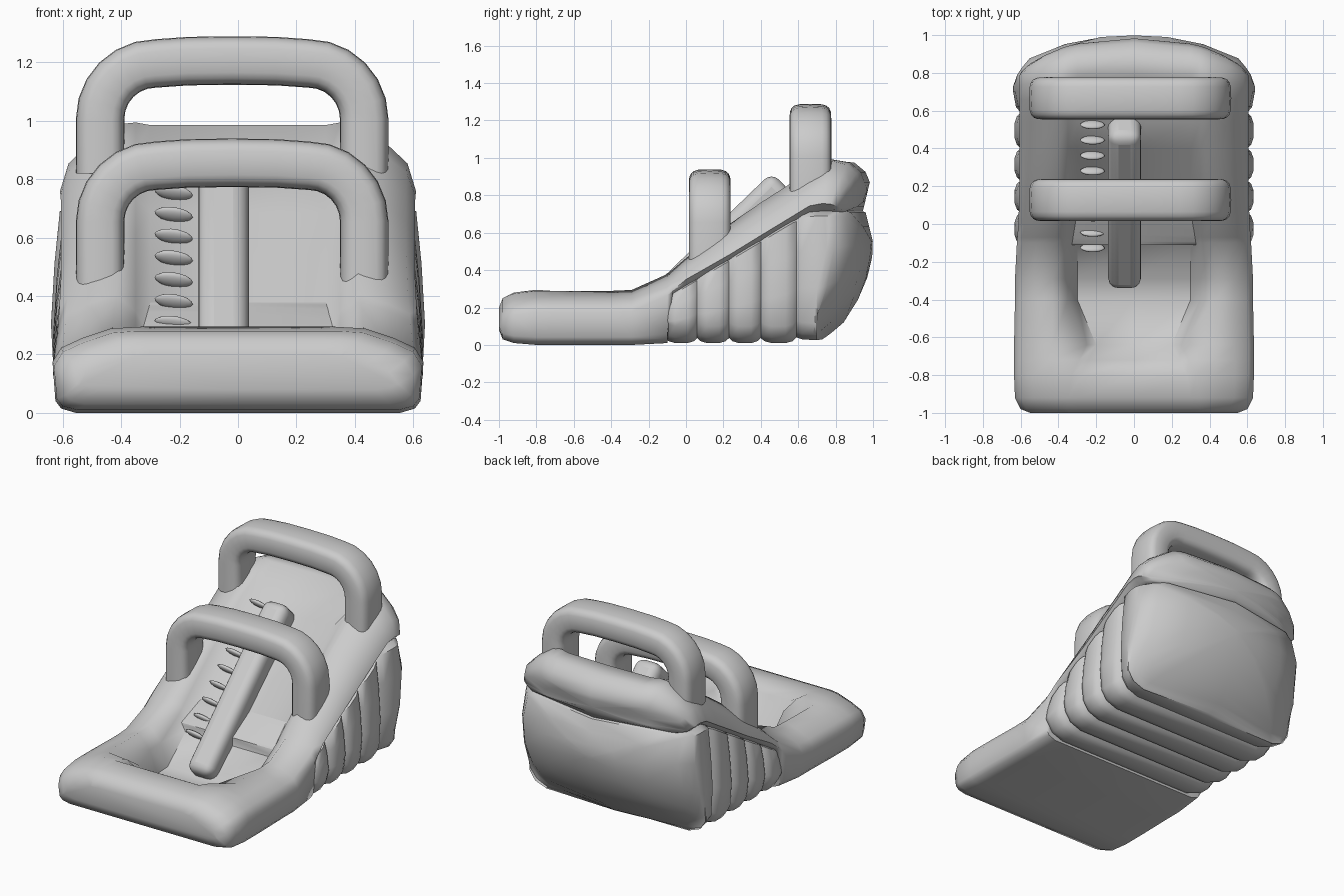
import bpy, bmesh, math

if "Cube" in bpy.data.objects:
    bpy.data.objects.remove(bpy.data.objects["Cube"])

vinyl = bpy.data.materials.new("grey vinyl")
vinyl.use_nodes = True
GREY = (0.6, 0.6, 0.6, 1)
vinyl.diffuse_color = GREY
vinyl.node_tree.nodes["Principled BSDF"].inputs["Base Color"].default_value = GREY


def finish(ob, name, angle=45):
    ob.name = name
    ob.data.materials.clear()
    ob.data.materials.append(vinyl)
    bpy.ops.object.select_all(action='DESELECT')
    ob.select_set(True)
    bpy.context.view_layer.objects.active = ob
    bpy.ops.object.shade_smooth_by_angle(angle=math.radians(angle))


def loft(name, rings, angle=45):
    """Skin closed rings of equal length and cap both ends."""
    bm = bmesh.new()
    loops = [[bm.verts.new(p) for p in ring] for ring in rings]
    n = len(loops[0])
    for a, b in zip(loops, loops[1:]):
        for i in range(n):
            j = (i + 1) % n
            bm.faces.new((a[i], a[j], b[j], b[i]))
    bm.faces.new(loops[0])
    bm.faces.new(loops[-1])
    bmesh.ops.recalc_face_normals(bm, faces=bm.faces)
    me = bpy.data.meshes.new(name)
    bm.to_mesh(me)
    bm.free()
    ob = bpy.data.objects.new(name, me)
    bpy.context.collection.objects.link(ob)
    finish(ob, name, angle)


def section(y, half):
    """Mirror a half outline; the rear is bowed in plan and in profile."""
    t = max(0, (y - 0.7) / 0.3)
    full = half + [(-x, z) for x, z in reversed(half) if x > 0]

    def bow(x, z):
        low, high = max(0, .55 - z), max(0, min(.3, .88 - z))
        profile = .85 * low * low if z < .55 else .25 * min(z - .55, high)
        return t * (.31 * x * x + .3 * x ** 4 + profile)
    return [(x, y - bow(x, z), z) for x, z in full]


def close_rear(rings, y, half, mid):
    """Shrinking rings that carry the bowed surface across the rear."""
    for s in (.66, .33, .05):
        rings.append(section(y, [(x * s, mid + (z - mid) * s) for x, z in half]))


def edge(y):
    """Height of the crease between the rim and the ribbed base."""
    return min(.25 + .6 * (y + .1), .715)


# Slide bed with its soft rim: y, half width, bottom, rim top, floor half width, floor
bed = [
    (-1.00, .55, .08, .20, .30, .20), (-.98, .60, .03, .25, .30, .25),
    (-.92, .63, .01, .28, .30, .28), (-.80, .635, 0, .295, .28, .295),
    (-.72, .635, 0, .295, .24, .25), (-.64, .635, 0, .295, .20, .10),
    (-.40, .63, 0, .295, .30, .06), (-.29, .63, 0, .30, .30, .065),
    (-.10, .62, .01, .385, .30, .229), (-.07, .618, edge(-.07), .41, .30, .256),
    (0, .612, edge(0), .47, .30, .32), (.24, .605, edge(.24), .66, .30, .54),
    (.40, .605, edge(.4), .77, .30, .686), (.54, .605, edge(.54), .86, .30, .814),
    (.66, .607, edge(.66), .94, .30, .85), (.78, .61, .71, 1.0, .30, .985),
    (.90, .61, .71, .975, .30, .975), (.96, .60, .71, .925, .30, .925),
    (.985, .58, .715, .87, .30, .87),
]
rings = []
for y, w, zb, zr, xi, zf in bed:
    h = zr - zb
    d = min(.12 + .28 * min(max(y, 0), .65), .84 * h)
    half = [
        (0, zf), (xi, zf), (xi + .05, zf + .6 * (zr - zf)), (w - .20, zr - .05 * d),
        (w - .10, zr - .33 * d), (w - .03, zr - .6 * d), (w, zr - d),
        (w - .01, zb + .14 * h), (w - .03, zb + .05 * h), (w - .08, zb), (0, zb)]
    rings.append(section(y, half))
close_rear(rings, y, half, .79)
loft("slide_bed", rings, 60)

# Ribbed base: one bulge between each pair of seams, then the big rear cushion
base = []
seams = [-.11, .06, .23, .40, .59]
for a, b in zip(seams, seams[1:]):
    for t in (0, .1, .3, .7, .9):
        bulge = math.sin(math.pi * t) ** 0.5 if t else 0
        y = a + t * (b - a)
        base.append((y, .60 + .036 * bulge, .037 - .03 * bulge, edge(y) + .03))
base += [(.59, .60, .04, .69), (.62, .625, .03, .71), (.70, .64, .025, .72),
         (.82, .64, .03, .72), (.90, .63, .05, .72), (.95, .605, .075, .72),
         (1.0, .565, .12, .71)]
rings = []
for y, w, zb, zt in base:
    h = zt - zb
    half = [
        (0, zb), (w - .13, zb), (w - .05, zb + .03), (w - .01, zb + .09), (w, zb + .4 * h),
        (w - .012, zb + .7 * h), (w - .03, zt - .03), (w - .10, zt), (0, zt)]
    rings.append(section(y, half))
close_rear(rings, y, half, .48)
loft("ribbed_base", rings, 50)


def arch(name, y, z_low, z_top):
    """Rounded inflated hoop swept up, over and down."""
    cx, half, r = -.02, .452, .19
    crown = z_top - .084
    path = [(-half, z_low, 0)]
    for k in range(7):
        a = math.pi / 2 * k / 6
        path.append((-half + r * (1 - math.cos(a)), crown - .01 - r + r * math.sin(a), a))
    path += [(-.15, crown - .002, math.pi / 2), (0, crown, math.pi / 2)]
    path += [(-x, z, math.pi - a) for x, z, a in reversed(path[:-1])]
    hoop = []
    for x, z, a in path:
        ring = []
        for k in range(20):
            c, s = (f(2 * math.pi * k / 20) for f in (math.cos, math.sin))
            u = math.copysign(abs(c) ** .6, c) * .083
            v = math.copysign(abs(s) ** .5, s) * .112
            ring.append((cx + x - u * math.cos(a), y + v, z + u * math.sin(a)))
        hoop.append(ring)
    loft(name, hoop)


arch("front_arch", .127, .42, .94)
arch("rear_arch", .665, .82, 1.29)

# Padded divider lying along the slope
slope = math.radians(44)
bpy.ops.mesh.primitive_cube_add(size=1, location=(-.05, .118, .455), rotation=(slope, 0, 0))
divider = bpy.context.object
divider.scale = (.175, 1.14, .2)
bpy.ops.object.transform_apply(location=False, rotation=False, scale=True)
bevel = divider.modifiers.new("soft edges", 'BEVEL')
bevel.width = .055
bevel.segments = 4
finish(divider, "divider")

# Climbing grips up the right lane
for i in range(9):
    y = -.126 + i * .0814
    bpy.ops.mesh.primitive_uv_sphere_add(
        segments=12, ring_count=8, radius=1, location=(-.22, y, .232 + .915 * (y + .126)),
        rotation=(math.radians(41), math.radians(8), 0))
    grip = bpy.context.object
    grip.scale = (.066, .016, .03)
    finish(grip, "grip_%d" % (i + 1), 60)
